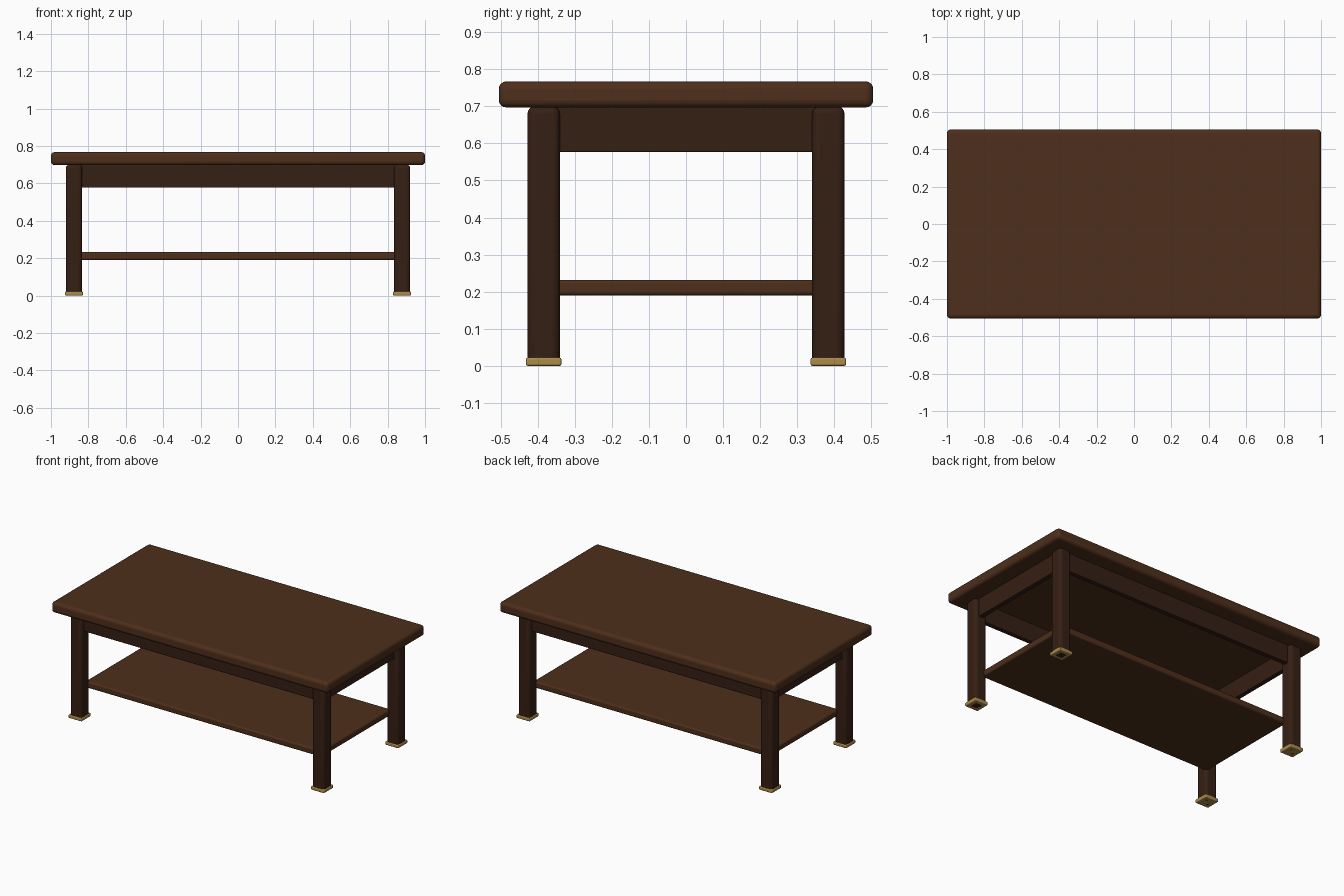
import bpy

if "Cube" in bpy.data.objects:
    bpy.data.objects.remove(bpy.data.objects["Cube"])


def material(name, color):
    m = bpy.data.materials.new(name)
    m.diffuse_color = (*color, 1)
    m.use_nodes = True
    m.node_tree.nodes["Principled BSDF"].inputs["Base Color"].default_value = m.diffuse_color
    return m


top_wood = material("warm_wood", (0.075, 0.028, 0.011))
dark_wood = material("dark_wood", (0.036, 0.014, 0.007))
brass = material("brass", (0.42, 0.26, 0.07))


def box(name, center, size, mat, radius, segments=4):
    """Rounded box with smooth edges."""
    bpy.ops.mesh.primitive_cube_add(size=1, location=center)
    o = bpy.context.object
    o.name = name
    o.scale = size
    bpy.ops.object.transform_apply(location=False, rotation=False, scale=True)
    bev = o.modifiers.new("rounded_edges", "BEVEL")
    bev.width = radius
    bev.segments = segments
    o.data.materials.append(mat)
    bpy.ops.object.shade_smooth_by_angle()
    return o


LEG_X, LEG_Y = 0.877, 0.384

# Table top and lower shelf
box("table_top", (0, 0, 0.732), (2.0, 1.01, 0.07), top_wood, 0.02)
box("lower_shelf", (0, 0, 0.211), (1.71, 0.72, 0.042), top_wood, 0.01)

# Legs with brass foot caps
for sx, side in ((-1, "left"), (1, "right")):
    for sy, end in ((-1, "front"), (1, "back")):
        x, y = sx * LEG_X, sy * LEG_Y
        box(f"{end}_{side}_leg", (x, y, 0.35), (0.087, 0.087, 0.7), dark_wood, 0.02)
        box(f"{end}_{side}_foot_cap", (x, y, 0.011), (0.096, 0.096, 0.022), brass, 0.005, 3)

# Apron rails between the legs
for s, end, side in ((-1, "front", "left"), (1, "back", "right")):
    box(f"{end}_apron", (0, s * LEG_Y, 0.638), (2 * LEG_X - 0.04, 0.03, 0.122), dark_wood, 0.003, 2)
    box(f"{side}_apron", (s * LEG_X, 0, 0.638), (0.03, 2 * LEG_Y - 0.04, 0.122), dark_wood, 0.003, 2)
